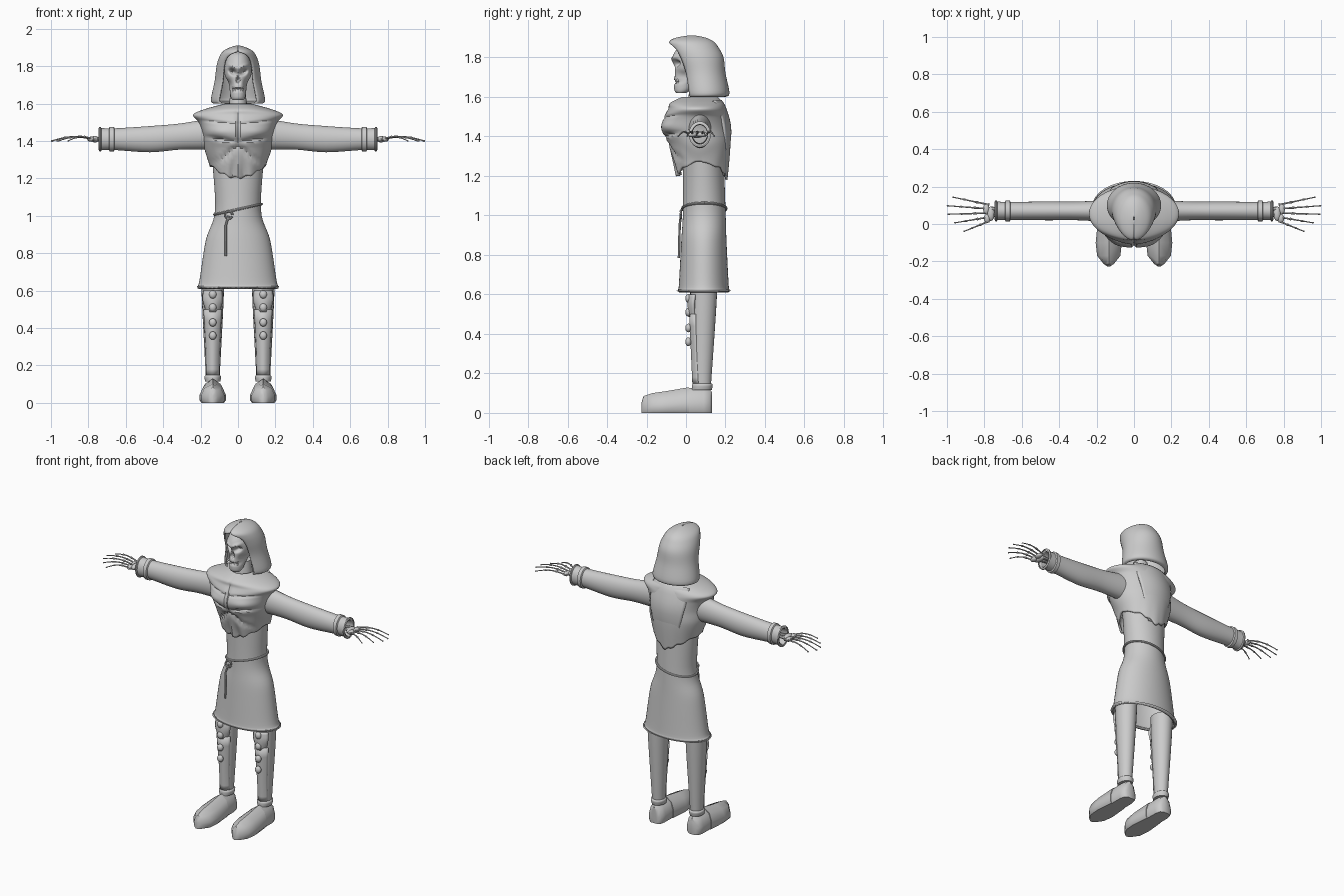
import bpy, bmesh
from math import sin, cos, pi, radians, exp, copysign
from mathutils import Vector, Matrix

cube = bpy.data.objects.get("Cube")
if cube:
    bpy.data.objects.remove(cube)

colour = (.6, .6, .6, 1)
grey = bpy.data.materials.new("plain grey")
grey.use_nodes = True
grey.diffuse_color = colour
grey.node_tree.nodes["Principled BSDF"].inputs["Base Color"].default_value = colour

ARM_Y, ARM_Z, LEG_X = .07, 1.41, .135


def finish(name, bm, mirror=False, solid=0, angle=35):
    bmesh.ops.recalc_face_normals(bm, faces=bm.faces)
    me = bpy.data.meshes.new(name)
    bm.to_mesh(me)
    bm.free()
    me.materials.append(grey)
    ob = bpy.data.objects.new(name, me)
    bpy.context.collection.objects.link(ob)
    bpy.ops.object.select_all(action='DESELECT')
    ob.select_set(True)
    bpy.context.view_layer.objects.active = ob
    bpy.ops.object.shade_smooth_by_angle(angle=radians(angle))
    if solid:
        mod = ob.modifiers.new("thickness", 'SOLIDIFY')
        mod.thickness, mod.offset = solid, -1
    if mirror:
        ob.modifiers.new("mirror", 'MIRROR')


def skin(bm, rings, caps=True, wrap=True):
    rows = [[bm.verts.new(p) for p in ring] for ring in rings]
    count = len(rows[0])
    for low, high in zip(rows, rows[1:]):
        for i in range(count if wrap else count - 1):
            j = (i + 1) % count
            bm.faces.new((low[i], low[j], high[j], high[i]))
    if caps:
        bm.faces.new(rows[0][::-1])
        bm.faces.new(rows[-1])


def loft(name, rings, caps=True, wrap=True, **options):
    bm = bmesh.new()
    skin(bm, rings, caps, wrap)
    finish(name, bm, **options)


def circle(count):
    return [(cos(2 * pi * i / count), sin(2 * pi * i / count)) for i in range(count)]


def sample(table, per):
    """Smooth curve through the rows of a small table."""
    rows = [Vector(row) for row in table]
    rows = [rows[0]] + rows + [rows[-1]]
    out = []
    for before, start, end, after in zip(rows, rows[1:], rows[2:], rows[3:]):
        leave, arrive = (end - before) / 2, (after - start) / 2
        for step in range(per):
            t = step / per
            ease = t * t * (3 - 2 * t)
            out.append(start.lerp(end, ease) + leave * t * (1 - t) ** 2 - arrive * t * t * (1 - t))
    return out + [rows[-1]]


def body(table, per=4, count=40, x=0):
    """Rows of height, half width, front y and back y become level ovals."""
    return [[Vector((x + w * c, (front + back) / 2 + (back - front) / 2 * s, z))
             for c, s in circle(count)] for z, w, front, back in sample(table, per)]


def across(table, per):
    """Rows of x, centre height, half height and half depth become upright ovals."""
    return [[(x, ARM_Y + deep * c, z + tall * s) for c, s in circle(28)]
            for x, z, tall, deep in sample(table, per)]


def tube(bm, path, radii, sides=8):
    path = [Vector(p) for p in path]
    rings = []
    for i, (point, radius) in enumerate(zip(path, radii)):
        along = (path[min(i + 1, len(path) - 1)] - path[max(i - 1, 0)]).normalized()
        up = Vector((0, 1, 0)) if abs(along.z) > abs(along.x) else Vector((0, 0, 1))
        u = along.cross(up).normalized()
        v = u.cross(along)
        rings.append([point + radius * (u * c + v * s) for c, s in circle(sides)])
    skin(bm, rings)


def blobs(name, items):
    bm = bmesh.new()
    for place, size in items:
        bmesh.ops.create_uvsphere(bm, u_segments=14, v_segments=9, radius=1,
                                  matrix=Matrix.Translation(place) @ Matrix.Diagonal((*size, 1)))
    finish(name, bm, mirror=True)


def dent(rings, x, z, wide, tall, depth, slope=0):
    """Press a soft oval mark into both halves of the front."""
    for p in (p for ring in rings for p in ring if p.y < .03):
        side = abs(p.x) - x
        p.y += depth * exp(-(side / wide) ** 2 - ((p.z - z - slope * side) / tall) ** 2)


# Skull with sockets, nose hole, cheek hollows, mouth line and brow
skull = body([(1.62, .03, -.05, 0), (1.64, .04, -.06, .03), (1.71, .05, -.06, .08),
              (1.75, .07, -.06, .12), (1.8, .07, -.07, .13), (1.86, .05, -.03, .1),
              (1.88, .01, .02, .06)], per=9, count=72)
dent(skull, .03, 1.77, .017, .013, depth=.045, slope=.3)
dent(skull, 0, 1.73, .009, .015, depth=.035, slope=-1)
dent(skull, .05, 1.7, .014, .02, depth=.03)
dent(skull, 0, 1.675, .05, .005, depth=.02)
dent(skull, .03, 1.8, .025, .007, depth=-.01, slope=.4)
loft("skull", skull, angle=50)
blobs("teeth", [((i * .008 + .004, i * i * .001 - .05, z), (.004, .006, .008))
                for i in range(4) for z in (1.666, 1.684)])
loft("neck", body([(1.5, .06, 0, .13), (1.66, .04, .02, .1)], count=20))

# Hood: level arcs left open at the face
hood = []
for z, w, front, back, gap in sample([(1.6, .13, -.01, .2, 45), (1.62, .145, -.02, .22, 45),
                                      (1.72, .125, -.03, .2, 42), (1.8, .115, -.06, .19, 42),
                                      (1.85, .1, -.08, .165, 35), (1.88, .08, -.085, .14, 5),
                                      (1.9, .045, -.05, .1, 0), (1.912, .004, .02, .04, 0)], per=5):
    gap = radians(max(gap, 0))
    turns = [gap + (2 * pi - 2 * gap) * i / 40 for i in range(41)]
    hood.append([(w * sin(a), (front + back) / 2 - (back - front) / 2 * cos(a), z) for a in turns])
loft("hood", hood, caps=False, wrap=False, solid=.01)

# Mantle: sculpted chest with flared shoulders and a dipping ragged edge
mantle = body([(1.6, .07, -.02, .16), (1.57, .18, -.08, .19), (1.54, .24, -.09, .2),
               (1.5, .21, -.11, .21), (1.44, .19, -.125, .22), (1.36, .18, -.09, .225),
               (1.27, .15, -.055, .21)], per=8, count=96)
dent(mantle, 0, 1.47, .006, .09, depth=.012)
dent(mantle, .09, 1.5, .09, .006, depth=.008, slope=.1)
dent(mantle, .09, 1.41, .08, .009, depth=.018, slope=.15)
dent(mantle, .05, 1.345, .07, .009, depth=.016, slope=-.6)
dent(mantle, .03, 1.27, .022, .05, depth=.02, slope=-1)
dent(mantle, .11, 1.45, .06, .025, depth=-.01)
HEM = 1.36
for p in (p for ring in mantle for p in ring if p.z < HEM):
    reach = 1 - abs(p.x) / .16 if p.y > .08 else .75 - (p.x / .17) ** 2
    p.z -= (HEM - p.z) * (max(0, reach) + .06 * sin(110 * p.x))
loft("mantle", mantle, caps=False, solid=.012)

# Raised panel down the back
panel = []
for z, w, y in sample([(1.585, .125, .18), (1.54, .13, .205), (1.42, .115, .23), (1.2, .05, .2)], per=4):
    spread = [w * k / 8 for k in range(-8, 9)]
    panel.append([(x, y - 2.4 * x * x, z) for x in spread])
loft("back_panel", panel, caps=False, wrap=False, solid=.012)

# Robe with flared hem
loft("robe", body([(1.32, .14, -.015, .19), (1.03, .123, -.015, .2), (.87, .172, -.024, .205),
                   (.65, .207, -.036, .216), (.625, .22, -.04, .22), (.61, .21, -.034, .214)],
                  per=6, count=48), caps=False, solid=.012)

# Rope belt, knot loop and hanging end
bm = bmesh.new()
ends = circle(48)
tube(bm, [(.127 * c, .0925 + .111 * s, 1.035 + .028 * c) for c, s in ends + ends[:1]], [.0065] * 49)
tube(bm, [(.02 * c - .05, -.026, 1.005 + .02 * s) for c, s in circle(16)], [.006] * 16)
tube(bm, [(-.05, -.026, 1), (-.065, -.032, .95), (-.066, -.036, .785)], [.006] * 3)
finish("rope_belt", bm)

# Sleeves with a raised band and a flared cuff rim
loft("sleeve", across([(.13, 1.44, .085, .06), (.3, 1.425, .07, .05), (.47, ARM_Z, .07, .05),
                       (.66, ARM_Z, .058, .048), (.74, ARM_Z, .06, .05)], per=5),
     caps=False, mirror=True, solid=.01)
for name, start, stop in (("sleeve_band", .66, .69), ("cuff_rim", .73, .745)):
    loft(name, across([(x, ARM_Z, .058 + rise, .048 + rise) for x, rise in
                       ((start, 0), (start + .004, .008), (stop - .004, .008), (stop, 0))], per=1),
         caps=False, mirror=True)

# Bony hands: forearm bones, then fanned fingers with swollen knuckles
bm = bmesh.new()
for y in (.05, .08):
    tube(bm, [(.62, y, ARM_Z), (.72, y, ARM_Z), (.765, y, ARM_Z)], [.01, .008, .014])
for finger, reach in enumerate((.91, .96, .995, 1, .97)):
    base, tip = .015 + .022 * finger, .046 * finger - .04
    path, radii = [], []
    for step in range(19):
        t = step / 18
        path.append((.775 + (reach - .775) * t, base + (tip - base) * t,
                     ARM_Z - .01 * t + .018 * sin(pi * t)))
        radii.append((.0085 if step % 6 == 0 else .005) * (1 - .5 * t))
    tube(bm, path, radii)
finish("hand_bones", bm, mirror=True)
blobs("wrist", [((.765, .055, ARM_Z), (.02, .04, .018)), ((.785, .03, ARM_Z), (.018, .025, .014)),
                ((.79, .08, ARM_Z), (.017, .03, .013))])

# Legs and boot collars
loft("leg", body([(.66, .062, .02, .16), (.48, .055, .025, .15), (.12, .036, .04, .125)],
                 per=6, count=24, x=LEG_X), mirror=True)
loft("boot_collar", body([(.15, .036, .036, .128), (.14, .045, .03, .135), (.115, .04, .03, .13)],
                         count=24, x=LEG_X), mirror=True)


# Shin and knee guards with studs
def guard(name, table):
    spread = [k / 5 for k in range(-5, 6)]
    loft(name, [[(LEG_X + w * k, front + .028 * k * k, z) for k in spread]
                for z, w, front in sample(table, 3)],
         caps=False, wrap=False, solid=.012, mirror=True)


guard("shin_guard", [(.5, .05, .016), (.28, .038, .026), (.15, .037, .032)])
guard("knee_guard", [(.6, .05, .015), (.55, .055, .008), (.485, .035, .014)])
blobs("studs", [((LEG_X, .012, z), (.02, .016, .022)) for z in (.58, .51, .43, .36)])

# Boots: pointed toe with a ridge, round heel
half = [(.85, 0), (1, .12), (1, .4), (.72, .78)]
outline = half + [(0, 1)] + [(-x, z) for x, z in reversed(half)]


def boot(name, table):
    loft(name, [[(LEG_X + w * x, y, h * z) for x, z in outline] for y, w, h in table],
         mirror=True, angle=40)


boot("boot_toe", [(-.226, .008, .05), (-.215, .026, .085), (-.17, .062, .1), (-.1, .07, .11), (.015, .058, .13)])
boot("boot_heel", [(.005, .054, .125), (.09, .053, .13), (.12, .044, .12), (.132, .026, .105)])
